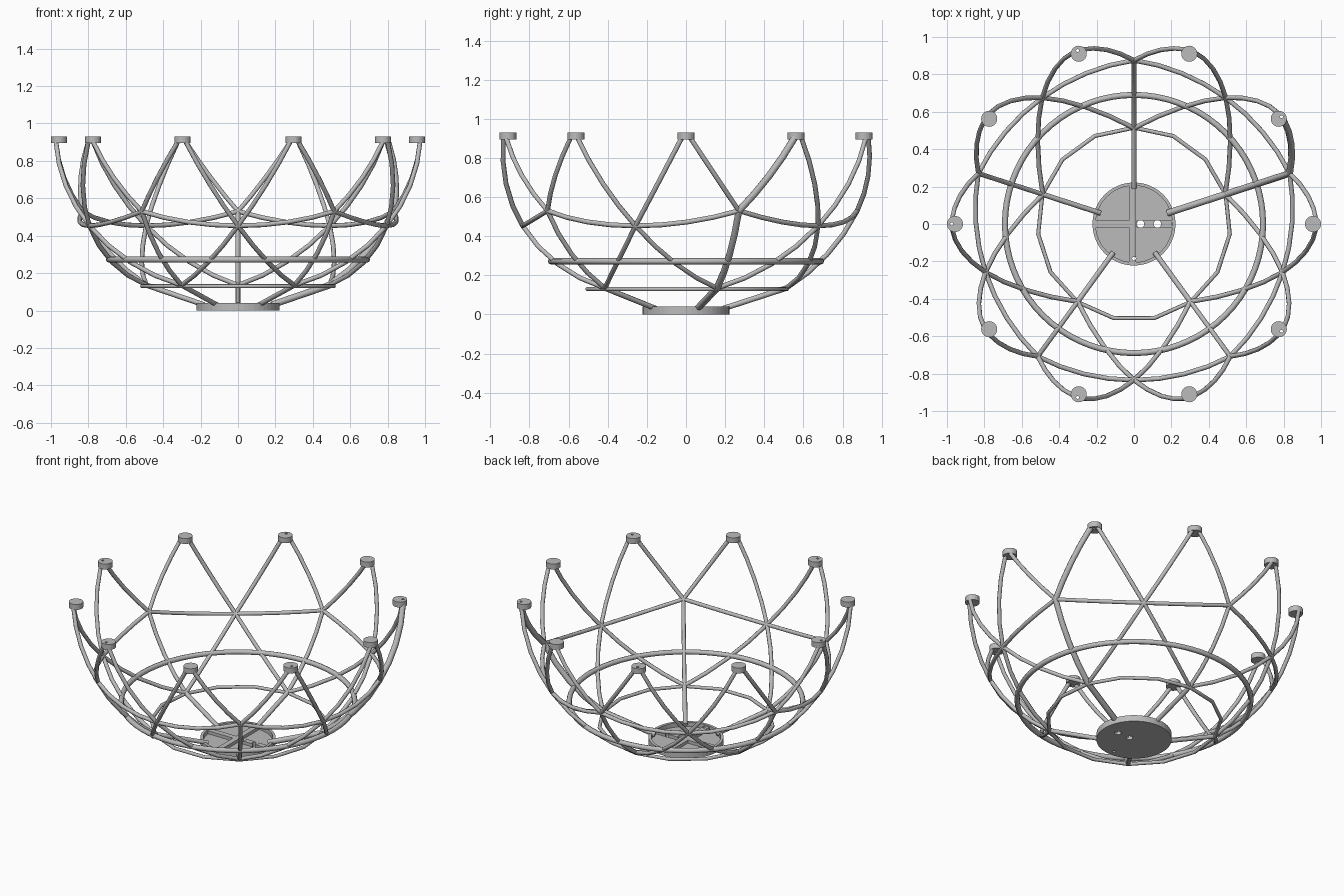
import bpy, bmesh, math
from mathutils import Vector

if "Cube" in bpy.data.objects:
    bpy.data.objects.remove(bpy.data.objects["Cube"])

grey = bpy.data.materials.new("plain_grey")
grey.use_nodes = True
grey.diffuse_color = (0.5, 0.5, 0.5, 1)
grey.node_tree.nodes["Principled BSDF"].inputs["Base Color"].default_value = (0.5, 0.5, 0.5, 1)

CENTRE = Vector((0, 0, 0.966))   # centre of the bowl's sphere
THIN, THICK = 0.0125, 0.018      # strut radii


def add_object(name, mesh):
    obj = bpy.data.objects.new(name, mesh)
    bpy.context.collection.objects.link(obj)
    mesh.materials.clear()
    mesh.materials.append(grey)
    return obj


def polar(radius, degrees, z):
    a = math.radians(degrees)
    return Vector((radius * math.cos(a), radius * math.sin(a), z))


def tube(name, points, radius, closed=False):
    """Sweep a round tube along a polyline and keep it as a mesh."""
    curve = bpy.data.curves.new(name, "CURVE")
    curve.dimensions = "3D"
    curve.bevel_depth = radius
    curve.bevel_resolution = 2
    curve.use_fill_caps = True
    spline = curve.splines.new("POLY")
    spline.points.add(len(points) - 1)
    for p, co in zip(spline.points, points):
        p.co = (*co, 1)
    spline.use_cyclic_u = closed
    temp = bpy.data.objects.new(name + "_path", curve)
    bpy.context.collection.objects.link(temp)
    graph = bpy.context.evaluated_depsgraph_get()
    mesh = bpy.data.meshes.new_from_object(temp.evaluated_get(graph))
    bpy.data.objects.remove(temp)
    mesh.shade_smooth()
    mesh.set_sharp_from_angle(angle=math.radians(60))
    mesh.name = name
    return add_object(name, mesh)


def arc(name, start, end, radius=THIN, steps=4):
    """Strut that follows the sphere from start to end."""
    a, b = start - CENTRE, end - CENTRE
    points = []
    for i in range(steps + 1):
        t = i / steps
        length = a.length * (1 - t) + b.length * t
        points.append(CENTRE + a.normalized().slerp(b.normalized(), t) * length)
    tube(name, points, radius)


def cylinder(name, radius, z0, z1, centre, sides):
    bm = bmesh.new()
    bmesh.ops.create_cone(bm, cap_ends=True, segments=sides, radius1=radius,
                          radius2=radius, depth=z1 - z0)
    bmesh.ops.translate(bm, verts=bm.verts, vec=(centre[0], centre[1], (z0 + z1) / 2))
    mesh = bpy.data.meshes.new(name)
    bm.to_mesh(mesh)
    bm.free()
    return add_object(name, mesh)


def cut(target, cutter):
    """Subtract the cutter, bake the result and drop the cutter."""
    cutter.hide_render = True
    mod = target.modifiers.new("cut", "BOOLEAN")
    mod.operation = "DIFFERENCE"
    mod.solver = "EXACT"
    mod.object = cutter
    graph = bpy.context.evaluated_depsgraph_get()
    mesh = bpy.data.meshes.new_from_object(target.evaluated_get(graph))
    target.modifiers.clear()
    target.data = mesh
    bpy.data.objects.remove(cutter)


def bar(name, size, centre):
    bm = bmesh.new()
    bmesh.ops.create_cube(bm, size=1)
    bmesh.ops.scale(bm, verts=bm.verts, vec=size)
    bmesh.ops.translate(bm, verts=bm.verts, vec=centre)
    mesh = bpy.data.meshes.new(name)
    bm.to_mesh(mesh)
    bm.free()
    return add_object(name, mesh)


# Base dish: recessed disc with crossed ribs and cable holes
HOLES = [(0.035, 0, 0.02), (0.125, 0, 0.02), (0, -0.185, 0.01)]
dish = cylinder("base_dish", 0.222, 0, 0.04, (0, 0), 48)
cut(dish, cylinder("recess_cutter", 0.205, 0.012, 0.06, (0, 0), 48))
ribs = [bar("base_rib_long", (0.035, 0.412, 0.022), (-0.008, 0, 0.021)),
        bar("base_rib_left", (0.18, 0.035, 0.022), (-0.115, 0, 0.021)),
        bar("base_rib_right", (0.19, 0.035, 0.022), (0.108, 0, 0.021))]
for part in [dish] + ribs:
    for x, y, r in HOLES:
        cut(part, cylinder("hole_cutter", r, -0.02, 0.08, (x, y), 16))

# Five-fold frame: spokes, diagonals, rim waves and petals
for k in range(5):
    angle = 18 + 72 * k
    low = polar(0.513, angle, 0.135)
    high = polar(0.875, angle, 0.53)
    main = THICK if k == 0 else THIN
    arc("lower_spoke", polar(0.19, angle, 0.03), low, max(main, 0.014), 1)
    arc("upper_spoke", low, high, main)
    for side in (-1, 1):
        middle = polar(0.835, angle + 36 * side, 0.453)
        arc("diagonal_strut", low, middle)
        arc("wave_strut", high, middle)
        tip = angle + 18 * side
        heavy = THICK if k == 0 and side == 1 else THIN
        arc("petal_strut_inner", high, polar(0.974, tip - 1.2 * side, 0.905), heavy)
        arc("petal_strut_outer", middle, polar(0.974, tip + 1.2 * side, 0.905))

# Horizontal hoops
tube("lower_hoop", [polar(0.515, 18 + 24 * i, 0.13) for i in range(15)], 0.011, True)
tube("middle_hoop", [polar(0.69, 5 * i, 0.272) for i in range(72)], 0.016, True)

# Round caps on the ten petal tips, every other one drilled
for k in range(10):
    cap = cylinder("tip_cap", 0.043, 0.895, 0.93, polar(0.957, 36 * k, 0), 20)
    if k % 2:
        cut(cap, cylinder("drill_cutter", 0.008, 0.85, 1, polar(0.975, 36 * k, 0), 10))
